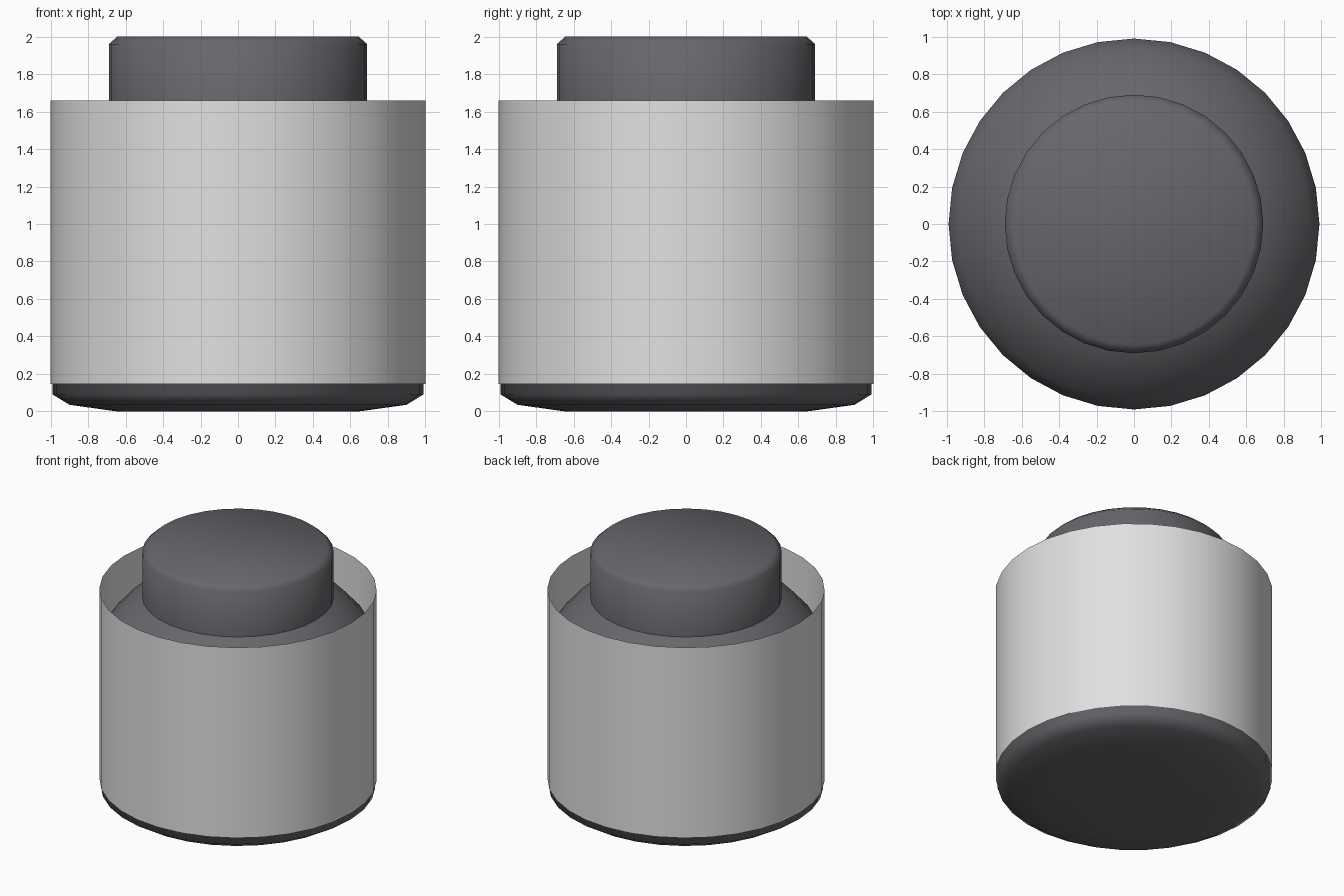
import bpy
import bmesh
import math
from mathutils import Matrix

SEGMENTS = 32

cube = bpy.data.objects.get("Cube")
if cube:
    bpy.data.objects.remove(cube, do_unlink=True)


def make_material(name, rgb):
    mat = bpy.data.materials.new(name)
    mat.use_nodes = True
    color = (*rgb, 1.0)
    mat.diffuse_color = color
    bsdf = next(n for n in mat.node_tree.nodes if n.type == "BSDF_PRINCIPLED")
    bsdf.inputs["Base Color"].default_value = color
    bsdf.inputs["Roughness"].default_value = 0.6
    return mat


def lathe(name, profile, mat):
    """Turn a (radius, height) profile, listed bottom to top, around z."""
    bm = bmesh.new()
    verts = [bm.verts.new((r, 0, z)) for r, z in profile]
    edges = [bm.edges.new(pair) for pair in zip(verts, verts[1:])]
    bmesh.ops.spin(bm, geom=verts + edges, cent=(0, 0, 0), axis=(0, 0, 1),
                   angle=math.tau, steps=SEGMENTS, use_duplicate=False)
    bmesh.ops.remove_doubles(bm, verts=bm.verts, dist=0.0005)

    # Point the faces away from the axis, or up and down on the end discs
    bm.normal_update()
    mid = (profile[0][1] + profile[-1][1]) / 2
    bm.faces.ensure_lookup_table()
    widest = max(bm.faces, key=lambda f: f.calc_center_median().xy.length)
    bmesh.ops.recalc_face_normals(bm, faces=bm.faces)
    center = widest.calc_center_median()
    center.z = 0
    if widest.normal.dot(center) < 0:
        bmesh.ops.reverse_faces(bm, faces=bm.faces)

    mesh = bpy.data.meshes.new(name)
    bm.to_mesh(mesh)
    bm.free()
    mesh.shade_smooth()
    mesh.materials.append(mat)
    obj = bpy.data.objects.new(name, mesh)
    bpy.context.collection.objects.link(obj)
    return obj


dark = make_material("dark grey plastic", (0.135, 0.135, 0.15))
light = make_material("light grey label", (0.75, 0.75, 0.75))

# Jar body: soft base, straight wall, sloping shoulder running under the cap
lathe("jar_body", [(0, 0), (0.65, 0), (0.9, 0.035), (0.99, 0.09),
                   (0.99, 1.29), (0.94, 1.375), (0.82, 1.51),
                   (0.69, 1.6), (0.62, 1.63)], dark)

# Cap: straight wall with a small bevel round the flat top
lathe("cap", [(0.69, 1.55), (0.69, 1.96), (0.645, 2.0), (0, 2.0)], dark)

# Label: thin open sleeve standing above the shoulder
lathe("label_sleeve", [(1.0, 0.145), (1.0, 1.66)], light)
